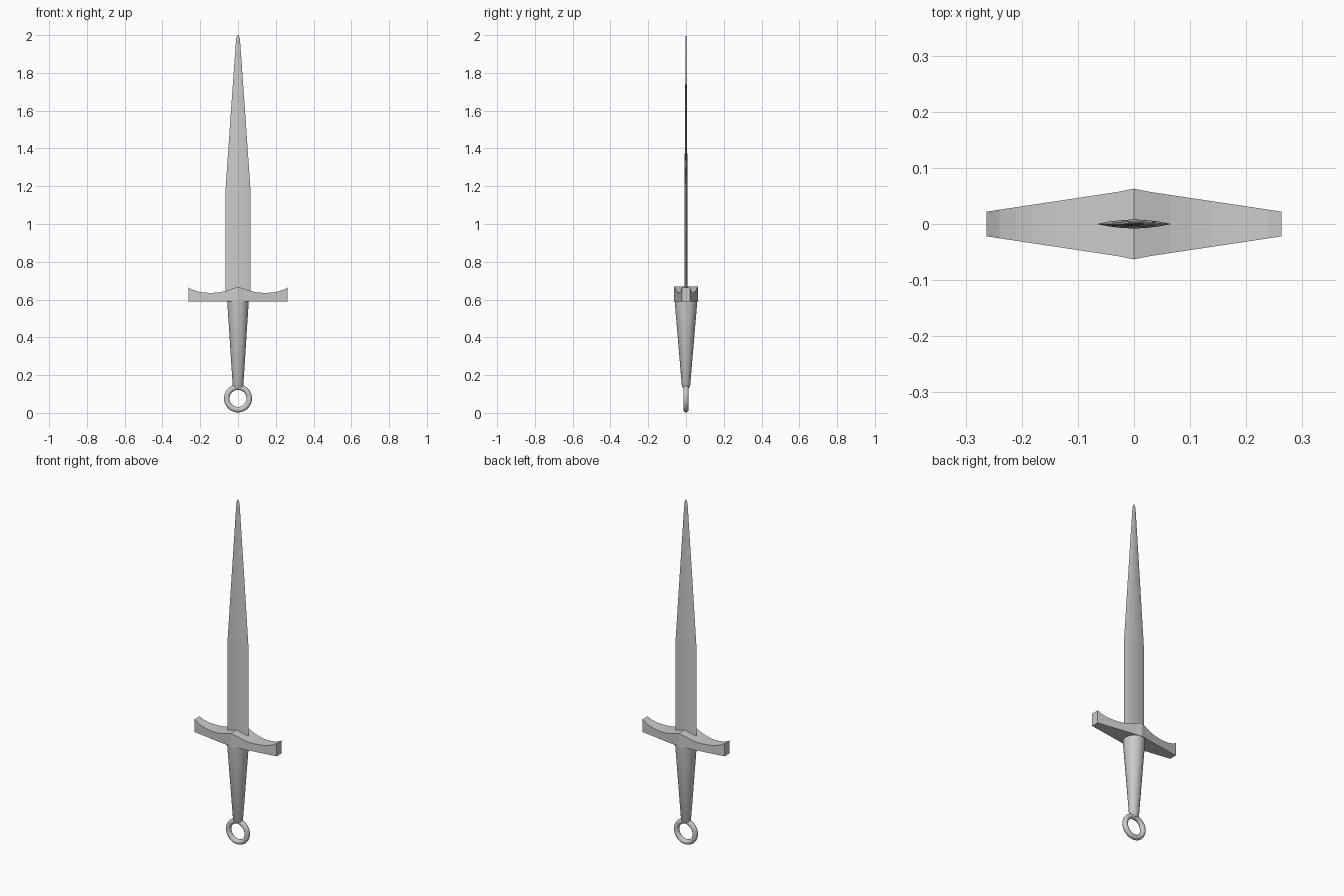
import bpy, bmesh, math

if "Cube" in bpy.data.objects:
    bpy.data.objects.remove(bpy.data.objects["Cube"])


def loft(name, rings, angle=None):
    """Skin a list of equal-length closed rings and cap both ends."""
    bm = bmesh.new()
    vr = [[bm.verts.new(p) for p in r] for r in rings]
    n = len(vr[0])
    for a, b in zip(vr, vr[1:]):
        for i in range(n):
            j = (i + 1) % n
            bm.faces.new((a[i], a[j], b[j], b[i]))
    bm.faces.new(vr[0][::-1])
    bm.faces.new(vr[-1])
    bmesh.ops.recalc_face_normals(bm, faces=bm.faces)
    me = bpy.data.meshes.new(name)
    bm.to_mesh(me)
    bm.free()
    ob = bpy.data.objects.new(name, me)
    bpy.context.collection.objects.link(ob)
    if angle:
        smooth(ob, angle)
    return ob


def smooth(ob, angle):
    bpy.ops.object.select_all(action='DESELECT')
    ob.select_set(True)
    bpy.context.view_layer.objects.active = ob
    bpy.ops.object.shade_smooth_by_angle(angle=math.radians(angle))


# Blade: lens cross-section, tapering to a small rounded tip
def lens(w, t, z, seg=6):
    xs = [-1 + 2 * i / seg for i in range(seg + 1)]
    front = [(w * x, -t * (1 - x * x), z) for x in xs]
    back = [(w * x, t * (1 - x * x), z) for x in xs[-2:0:-1]]
    return front + back


blade_profile = [(0.066, 0.008, 0.60), (0.066, 0.008, 1.18),
                 (0.042, 0.0055, 1.53), (0.018, 0.003, 1.87),
                 (0.012, 0.0025, 1.955), (0.0095, 0.002, 1.98),
                 (0.006, 0.0015, 1.993), (0.001, 0.001, 2.0)]
loft("blade", [lens(*p) for p in blade_profile])

# Crossguard: flat underside, scooped top with raised ends, narrowing outwards
half = [(0.0, 0.668), (0.03, 0.658), (0.065, 0.646), (0.10, 0.638),
        (0.14, 0.635), (0.18, 0.637), (0.21, 0.642), (0.24, 0.651),
        (0.263, 0.664)]
guard_profile = [(-x, z) for x, z in half[:0:-1]] + half


def guard_ring(x, z):
    a = abs(x)
    d = 0.063 - 0.2 * a if a <= 0.03 else 0.057 - 0.15 * (a - 0.03)
    return [(x, -d, 0.59), (x, d, 0.59), (x, d, z), (x, -d, z)]


loft("crossguard", [guard_ring(x, z) for x, z in guard_profile])

# Grip: oval cone narrowing towards the pommel
N = 32


def oval(rx, ry, z):
    return [(rx * math.cos(2 * math.pi * i / N),
             ry * math.sin(2 * math.pi * i / N), z) for i in range(N)]


loft("grip", [oval(0.022, 0.016, 0.132), oval(0.028, 0.022, 0.143),
              oval(0.057, 0.060, 0.592)], 35)

# Ring pommel
bpy.ops.mesh.primitive_torus_add(
    major_radius=0.0595, minor_radius=0.0145, major_segments=48,
    minor_segments=16, location=(0, 0, 0.078),
    rotation=(math.pi / 2, 0, 0))
ring = bpy.context.object
ring.name = "pommel_ring"
ring.location.z = 0.0765
smooth(ring, 40)
